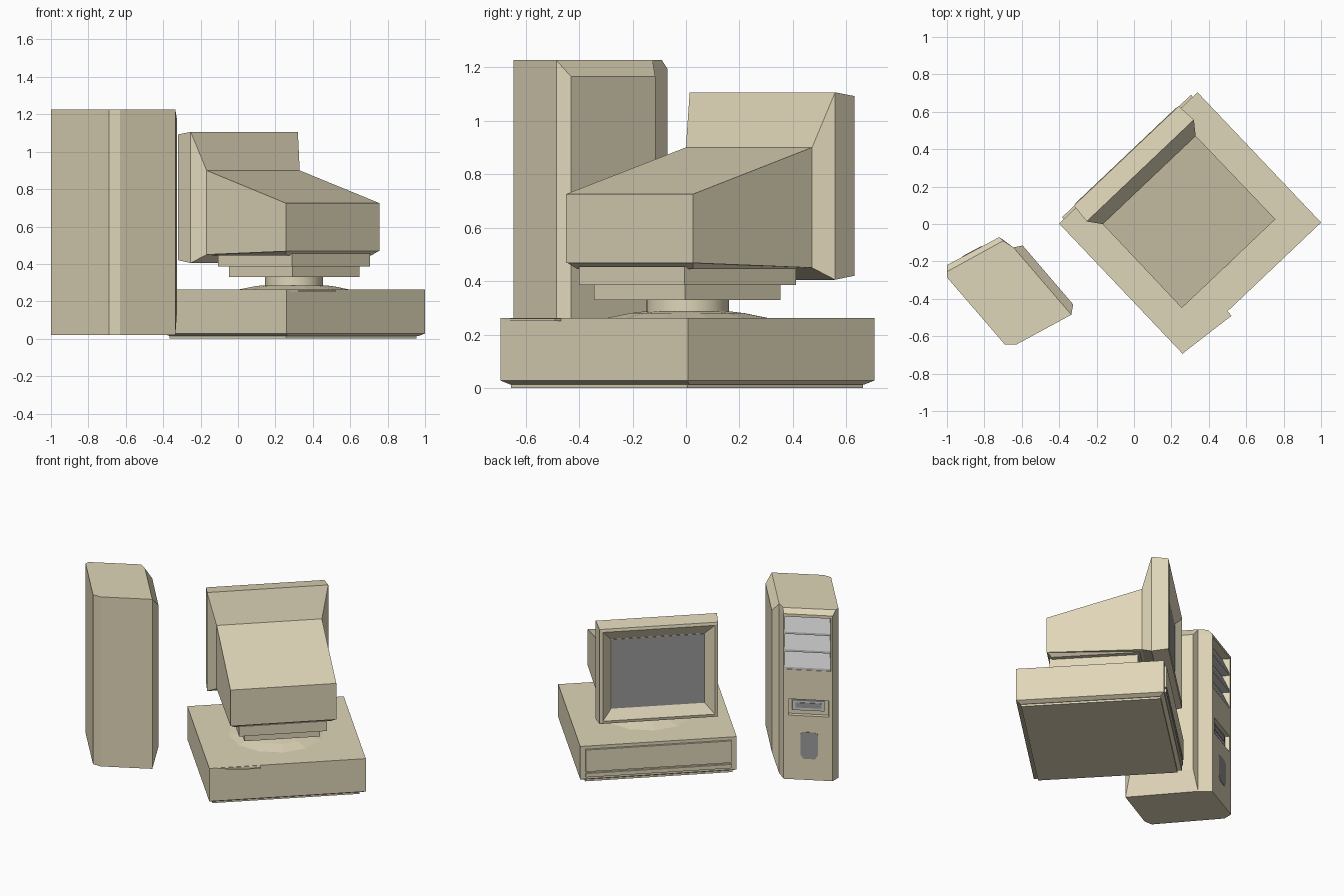
import bpy, bmesh, math
from mathutils import Matrix, Vector

if "Cube" in bpy.data.objects:
    bpy.data.objects.remove(bpy.data.objects["Cube"])


def material(name, rgb):
    m = bpy.data.materials.new(name)
    m.diffuse_color = (*rgb, 1)
    m.use_nodes = True
    m.node_tree.nodes["Principled BSDF"].inputs["Base Color"].default_value = m.diffuse_color
    return m


TAN = material("tan_plastic", (0.74, 0.67, 0.48))
DARK = material("dark_grey", (0.32, 0.32, 0.33))
LIGHT = material("light_grey", (0.6, 0.6, 0.61))

# Desk unit frame: local +Y is the screen side
DESK = Matrix.Translation((0.30, 0.005, 0)) @ Matrix.Rotation(math.radians(43.5), 4, 'Z')
# Tower frame: X runs along its front panel, Y points out of it (slightly sheared)
TOWER = Matrix(((0.881, -0.653, 0, -1.0), (0.472, 0.758, 0, -0.22), (0, 0, 1, 0), (0, 0, 0, 1)))
WORLD = Matrix.Identity(4)


def loft(name, rings, mat=TAN, frame=WORLD, smooth=False):
    """Skin equal-length closed rings and cap both ends."""
    bm = bmesh.new()
    loops = [[bm.verts.new(frame @ Vector(p)) for p in r] for r in rings]
    for a, b in zip(loops, loops[1:]):
        for i in range(len(a)):
            j = (i + 1) % len(a)
            bm.faces.new((a[i], a[j], b[j], b[i]))
    bm.faces.new(loops[0])
    bm.faces.new(loops[-1])
    bmesh.ops.recalc_face_normals(bm, faces=bm.faces)
    for f in bm.faces:
        f.smooth = smooth and len(f.verts) == 4
    me = bpy.data.meshes.new(name)
    bm.to_mesh(me)
    bm.free()
    me.materials.append(mat)
    ob = bpy.data.objects.new(name, me)
    bpy.context.collection.objects.link(ob)
    return ob


def flat_rect(hx, y0, y1, z):
    return [(-hx, y0, z), (hx, y0, z), (hx, y1, z), (-hx, y1, z)]


def upright_rect(hx, y, z0, z1):
    return [(-hx, y, z0), (hx, y, z0), (hx, y, z1), (-hx, y, z1)]


def box(name, x0, x1, y0, y1, z0, z1, mat=TAN, frame=DESK):
    ring = [(x0, y0), (x1, y0), (x1, y1), (x0, y1)]
    return loft(name, [[(x, y, z) for x, y in ring] for z in (z0, z1)], mat, frame)


def disc(name, steps, n, smooth):
    rings = [[(r * math.cos(math.tau * i / n), r * math.sin(math.tau * i / n), z)
              for i in range(n)] for r, z in steps]
    return loft(name, rings, TAN, DESK, smooth)


def cut(target, cutter):
    m = target.modifiers.new("cut", 'BOOLEAN')
    m.object = cutter
    m.operation = 'DIFFERENCE'
    m.solver = 'EXACT'
    cutter.hide_render = True
    cutter.display_type = 'WIRE'


# Flat computer case
loft("desktop_case", [flat_rect(0.485, -0.455, 0.455, 0.014),
                      flat_rect(0.51, -0.48, 0.48, 0.028),
                      flat_rect(0.51, -0.48, 0.48, 0.262)], TAN, DESK)
box("desktop_foot", -0.485, 0.475, -0.45, 0.455, 0, 0.014)
box("desktop_front_panel", -0.475, 0.475, 0.47, 0.494, 0.085, 0.24)
box("desktop_front_sill", -0.475, 0.475, 0.47, 0.492, 0.045, 0.072)
lip = [(-0.51, -0.478), (-0.18, -0.512), (-0.18, -0.478)]
loft("desktop_rear_lip", [[(x, y, z) for x, y in lip] for z in (0.25, 0.26)], TAN, DESK)

# Swivel stand
disc("swivel_base", [(0.33, 0.258), (0.22, 0.28), (0.17, 0.286)], 12, False)
disc("swivel_neck", [(0.155, 0.28), (0.155, 0.335)], 24, True)
box("stand_lower_plate", -0.247, 0.247, -0.247, 0.247, 0.33, 0.388)
box("stand_upper_plate", -0.287, 0.287, -0.287, 0.287, 0.385, 0.455)

# Monitor: tapering shell, flared frame and dished screen surround
loft("monitor_shell", [upright_rect(0.345, -0.299, 0.468, 0.725),
                       upright_rect(0.343, 0.318, 0.45, 0.90),
                       upright_rect(0.395, 0.387, 0.405, 1.106),
                       upright_rect(0.386, 0.495, 0.42, 1.092),
                       upright_rect(0.365, 0.499, 0.44, 1.072),
                       upright_rect(0.305, 0.455, 0.505, 1.0)], TAN, DESK)
loft("monitor_underside", [flat_rect(0.315, -0.27, 0.30, 0.446),
                           flat_rect(0.343, -0.297, 0.315, 0.47)], TAN, DESK)
box("screen", -0.303, 0.303, 0.44, 0.458, 0.507, 0.998, DARK)

# Tower case: wall outline, with the front two top points set back
outline = [(-1, -0.22), (-0.72, -0.07), (-0.645, -0.125), (-0.335, -0.485),
           (-0.63, -0.645), (-0.69, -0.645), (-1, -0.285)]
top = [(-1, -0.255), (-0.70, -0.09)] + outline[2:]
tower = loft("tower_case", [[(x, y, 0.02) for x, y in outline],
                            [(x, y, 1.195) for x, y in outline],
                            [(x, y, 1.226) for x, y in top]])
# Raised side cover with sloped edges
inner = [(-0.645, -0.125), (-0.335, -0.485)]
outer = [(-0.595, -0.115), (-0.325, -0.43)]
loft("tower_side_cover", [[(*p, z) for p, z in zip((a, b, b, a), (lo, lo, hi, hi))]
                          for (a, b), lo, hi in ((inner, 0.02, 1.226), (outer, 0.16, 1.165))])

# Drive bays: one recess holding three sloped covers
cut(tower, box("bay_cutter", 0.012, 0.308, -0.06, 0.05, 0.80, 1.175, TAN, TOWER))
for i in range(3):
    z = 0.80 + 0.125 * i
    profile = [(-0.065, z), (-0.004, z), (-0.004, z + 0.015), (-0.052, z + 0.122), (-0.065, z + 0.122)]
    loft(f"drive_bay_cover_{i + 1}", [[(x, y, h) for y, h in profile] for x in (0.010, 0.310)],
         LIGHT, TOWER)

# Disk slot and power switch
cut(tower, box("disk_cutter", 0.025, 0.285, -0.03, 0.05, 0.475, 0.59, TAN, TOWER))
box("disk_drive_face", 0.05, 0.26, -0.04, -0.018, 0.505, 0.575, LIGHT, TOWER)
box("disk_slot", 0.07, 0.24, -0.04, -0.014, 0.525, 0.56, DARK, TOWER)
octagon = [(0.115, 0.17), (0.19, 0.17), (0.21, 0.20), (0.21, 0.345),
           (0.19, 0.36), (0.115, 0.36), (0.095, 0.345), (0.095, 0.20)]
loft("power_switch", [[(x, y, z) for x, z in octagon] for y in (-0.02, 0.003)], DARK, TOWER)
